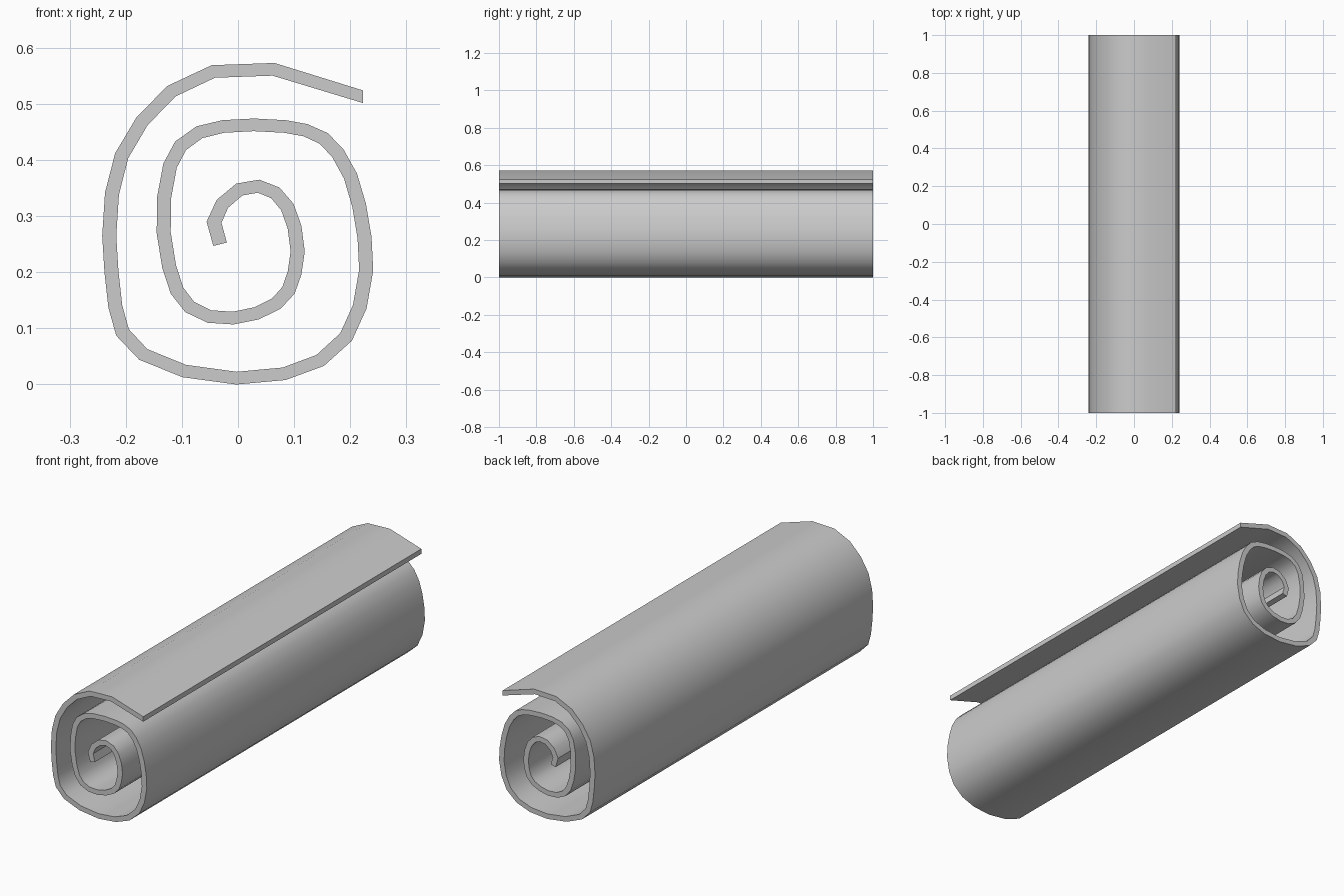
import bpy, bmesh
from mathutils import Vector

if "Cube" in bpy.data.objects:
    bpy.data.objects.remove(bpy.data.objects["Cube"])

# Outer face of the rolled sheet (x, z), from the loose flap to the core
PATH = [
    (.223, .524), (.065, .573), (-.047, .569), (-.126, .532), (-.181, .476),
    (-.219, .412), (-.237, .342), (-.242, .265), (-.238, .20), (-.231, .137),
    (-.217, .087), (-.176, .044), (-.099, .013), (-.003, 0), (.085, .008),
    (.153, .033), (.203, .078), (.229, .135), (.241, .203), (.238, .263),
    (.228, .322), (.212, .376), (.188, .419), (.160, .448), (.124, .464),
    (.085, .471), (.028, .474), (-.028, .471), (-.074, .460), (-.112, .433),
    (-.133, .394), (-.144, .335), (-.145, .27), (-.135, .208), (-.12, .162),
    (-.094, .129), (-.054, .11), (-.008, .107), (.037, .116), (.076, .135),
    (.101, .162), (.113, .196), (.119, .237), (.113, .283), (.099, .322),
    (.074, .351), (.038, .365), (-.003, .358), (-.038, .329), (-.056, .29),
    (-.044, .247)]
THICK_X, THICK_Z, HALF_LENGTH = .025, .0225, 1.0


def inward(pts):
    """Mitred offset towards the inside of the spiral."""
    seg = [(b - a).normalized() for a, b in zip(pts, pts[1:])]
    nrm = [Vector((-d.y, d.x)) for d in seg]
    result = []
    for i, p in enumerate(pts):
        if i == 0:
            n = Vector((0, -1))          # flap is cut vertically
        elif i == len(pts) - 1:
            n = nrm[-1]
        else:
            m = (nrm[i - 1] + nrm[i]).normalized()
            n = m / m.dot(nrm[i])
        result.append(p + Vector((n.x * THICK_X, n.y * THICK_Z)))
    return result


# Thin slab following the spiral
outer = [Vector(p) for p in PATH]
inner = inward(outer)
bm = bmesh.new()
rings = []
for o, i in zip(outer, inner):
    rings.append([bm.verts.new((p.x, y, p.y)) for p, y in
                  ((o, -HALF_LENGTH), (o, HALF_LENGTH),
                   (i, HALF_LENGTH), (i, -HALF_LENGTH))])
for a, b in zip(rings, rings[1:]):
    for k in range(4):
        j = (k + 1) % 4
        bm.faces.new((a[k], a[j], b[j], b[k]))
bm.faces.new(rings[0])
bm.faces.new(rings[-1])
bmesh.ops.recalc_face_normals(bm, faces=bm.faces)

mesh = bpy.data.meshes.new("rolled_mat")
bm.to_mesh(mesh)
bm.free()
mat_roll = bpy.data.objects.new("rolled_mat", mesh)
bpy.context.collection.objects.link(mat_roll)
bpy.context.view_layer.objects.active = mat_roll
mat_roll.select_set(True)
bpy.ops.object.shade_smooth_by_angle(angle=.6)
